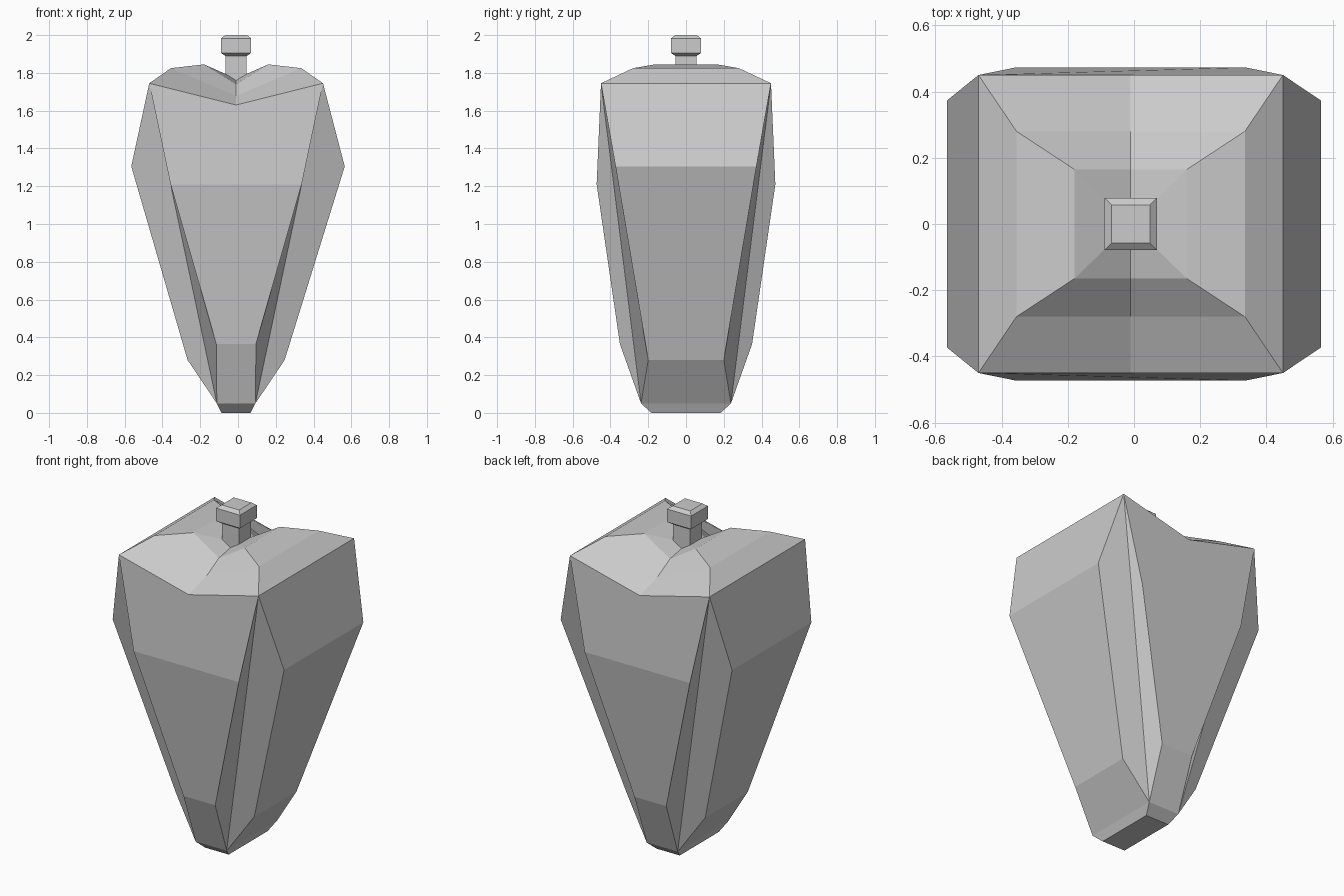
import bpy
import bmesh

cube = bpy.data.objects.get("Cube")
if cube:
    bpy.data.objects.remove(cube)

CENTRE = -0.01  # cleft and stopper sit slightly off the middle

grey = bpy.data.materials.new("plain_grey")
grey.use_nodes = True
colour = (0.6, 0.6, 0.6, 1)
grey.diffuse_color = colour
grey.node_tree.nodes["Principled BSDF"].inputs["Base Color"].default_value = colour


def finish(name, bm):
    bmesh.ops.recalc_face_normals(bm, faces=bm.faces)
    mesh = bpy.data.meshes.new(name)
    bm.to_mesh(mesh)
    bm.free()
    mesh.materials.append(grey)
    obj = bpy.data.objects.new(name, mesh)
    bpy.context.collection.objects.link(obj)
    return obj


def loft(name, sections):
    """Stack square sections given as (half x, half y, z)."""
    bm = bmesh.new()
    rings = [[bm.verts.new((CENTRE + sx * hx, sy * hy, z))
              for sx, sy in ((-1, -1), (1, -1), (1, 1), (-1, 1))]
             for hx, hy, z in sections]
    for low, high in zip(rings, rings[1:]):
        for i in range(4):
            j = (i + 1) % 4
            bm.faces.new((low[i], low[j], high[j], high[i]))
    bm.faces.new(rings[0])
    bm.faces.new(rings[-1])
    return finish(name, bm)


# Heart-shaped body: one quarter's corner points, repeated by sign
quarter = {
    "base": (0.077, 0.183, 0.0),
    "foot": (0.102, 0.238, 0.05),
    "front_low": (0.105, 0.35, 0.365),
    "front_mid": (0.347, 0.473, 1.21),
    "side_low": (0.257, 0.2, 0.28),
    "side_mid": (0.565, 0.373, 1.305),
    "corner": (0.46, 0.45, 1.745),
    "lobe": (0.345, 0.28, 1.825),
    "peak": (0.17, 0.165, 1.845),
}
cleft = {"corner": (0.45, 1.63), "lobe": (0.28, 1.678), "peak": (0.165, 1.74)}

bm = bmesh.new()
p = {}
for name, (x, y, z) in quarter.items():
    shift = 0 if name == "side_mid" else CENTRE
    for sx in (-1, 1):
        for sy in (-1, 1):
            p[name, sx, sy] = bm.verts.new((sx * x + shift, sy * y, z))
for name, (y, z) in cleft.items():
    for sy in (-1, 1):
        p[name, 0, sy] = bm.verts.new((CENTRE, sy * y, z))
hollow = bm.verts.new((CENTRE, 0, 1.77))


def face(*keys):
    bm.faces.new([p[k] for k in keys])


# Front and back panels with their half of the cleft
for s in (-1, 1):
    for low, high in (("base", "foot"), ("foot", "front_low"), ("front_low", "front_mid")):
        face((low, -1, s), (low, 1, s), (high, 1, s), (high, -1, s))
    face(("front_mid", -1, s), ("front_mid", 1, s), ("corner", 1, s),
         ("corner", 0, s), ("corner", -1, s))
    for sx in (-1, 1):
        for low, high in (("corner", "lobe"), ("lobe", "peak")):
            face((low, 0, s), (low, sx, s), (high, sx, s), (high, 0, s))
        bm.faces.new((p["peak", 0, s], p["peak", sx, s], hollow))

# Side panels and lobes
for s in (-1, 1):
    for low, high in (("base", "foot"), ("foot", "side_low"), ("side_low", "side_mid"),
                      ("side_mid", "corner"), ("corner", "lobe"), ("lobe", "peak")):
        face((low, s, -1), (low, s, 1), (high, s, 1), (high, s, -1))
    bm.faces.new((p["peak", s, -1], p["peak", s, 1], hollow))

# Creased corner strips
for sx in (-1, 1):
    for sy in (-1, 1):
        for side in ("front", "side"):
            face(("corner", sx, sy), (side + "_mid", sx, sy),
                 (side + "_low", sx, sy), ("foot", sx, sy))

# Flat base
face(("base", -1, -1), ("base", 1, -1), ("base", 1, 1), ("base", -1, 1))
finish("heart_body", bm)

# Square neck and bevelled stopper
loft("neck", [(0.056, 0.056, 1.7), (0.056, 0.056, 1.9)])
loft("stopper", [(0.057, 0.057, 1.89), (0.079, 0.079, 1.905),
                 (0.079, 0.079, 1.983), (0.058, 0.058, 2.0)])
